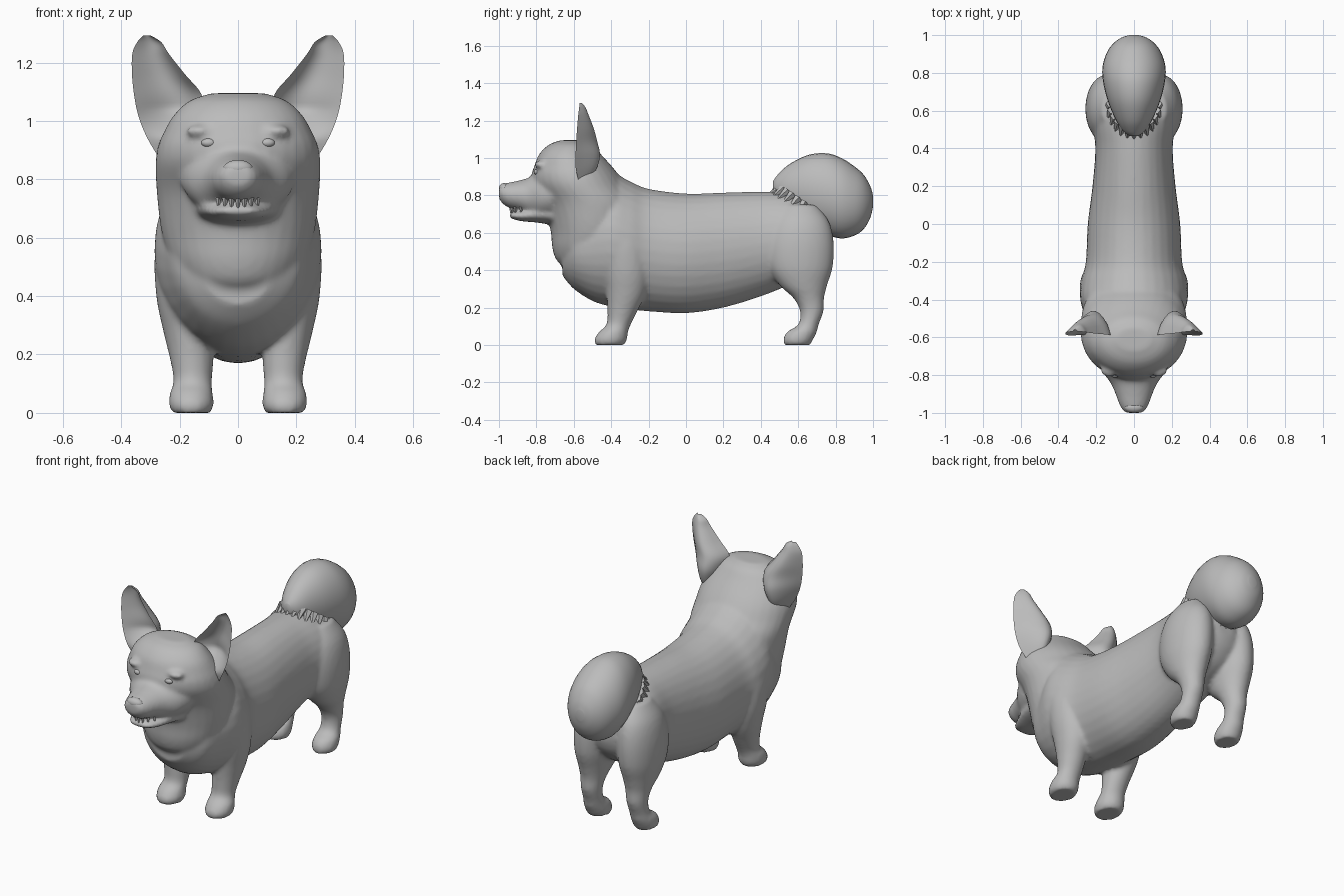
import bpy
import bmesh
import math
from mathutils import Matrix, Vector

if "Cube" in bpy.data.objects:
    bpy.data.objects.remove(bpy.data.objects["Cube"], do_unlink=True)

grey = bpy.data.materials.new("plain grey")
grey.use_nodes = True
colour = (0.5, 0.5, 0.5, 1)
grey.diffuse_color = colour
grey.node_tree.nodes["Principled BSDF"].inputs["Base Color"].default_value = colour


def finish(bm, name):
    """Turn a bmesh into a smooth shaded object."""
    bmesh.ops.recalc_face_normals(bm, faces=bm.faces)
    for face in bm.faces:
        face.smooth = True
    mesh = bpy.data.meshes.new(name)
    bm.to_mesh(mesh)
    bm.free()
    mesh.set_sharp_from_angle(angle=math.radians(50))
    mesh.materials.append(grey)
    obj = bpy.data.objects.new(name, mesh)
    bpy.context.collection.objects.link(obj)
    return obj


def refine(stations, steps=5):
    """Catmull-Rom interpolation between hand-placed stations."""
    result = []
    last = len(stations) - 1
    for i in range(last):
        quad = [stations[max(0, min(last, i + k))] for k in (-1, 0, 1, 2)]
        for s in range(steps):
            t = s / steps
            result.append([
                b + 0.5 * t * (c - a + t * (2 * a - 5 * b + 4 * c - d
                                            + t * (3 * (b - c) + d - a)))
                for a, b, c, d in zip(*quad)])
    return result + [list(stations[-1])]


def skin(bm, rings):
    """Bridge point rings into a closed tube."""
    loops = [[bm.verts.new(p) for p in ring] for ring in rings]
    count = len(loops[0])
    for low, high in zip(loops, loops[1:]):
        for i in range(count):
            j = (i + 1) % count
            bm.faces.new((low[i], low[j], high[j], high[i]))
    bm.faces.new(loops[0][::-1])
    bm.faces.new(loops[-1])


def loft(bm, axis, stations, side=1, sides=32):
    """Elliptic sections: position, centre x, low, high, half width."""
    rings = []
    for pos, cx, low, high, half in refine(stations):
        ring = []
        for i in range(sides):
            a = math.tau * i / sides
            x = side * (cx + half * math.cos(a))
            v = (low + high) / 2 + (high - low) / 2 * math.sin(a)
            ring.append((x, pos, v) if axis == "y" else (x, v, pos))
        rings.append(ring)
    skin(bm, rings)


def ball(bm, centre, size):
    matrix = Matrix.Translation(centre) @ Matrix.Diagonal((*size, 1))
    bmesh.ops.create_uvsphere(bm, u_segments=24, v_segments=16, radius=1, matrix=matrix)


# Body: torso, neck, head, muzzle and legs blended into one skin
body = bmesh.new()
loft(body, "y", [  # torso
    (-.66, 0, .37, .6, .12), (-.6, 0, .3, .74, .21), (-.5, 0, .235, .86, .255),
    (-.4, 0, .205, .92, .285), (-.3, 0, .19, .875, .28), (-.2, 0, .18, .835, .255),
    (0, 0, .17, .81, .245), (.2, 0, .2, .815, .22), (.4, 0, .26, .82, .205),
    (.55, 0, .32, .815, .22), (.68, 0, .38, .78, .2), (.75, 0, .46, .7, .13),
    (.775, 0, .53, .62, .05)])
loft(body, "z", [  # ruff, neck and skull
    (.4, 0, -.63, -.4, .1), (.45, 0, -.69, -.36, .18), (.52, 0, -.715, -.3, .23),
    (.62, 0, -.725, -.26, .262), (.75, 0, -.76, -.25, .278), (.85, 0, -.815, -.32, .283),
    (.91, 0, -.825, -.36, .275), (.96, 0, -.81, -.4, .255), (1.02, 0, -.785, -.455, .22),
    (1.07, 0, -.735, -.5, .165), (1.095, 0, -.67, -.55, .09)])
loft(body, "y", [  # muzzle
    (-.72, 0, .67, .96, .2), (-.78, 0, .67, .93, .17), (-.84, 0, .69, .895, .125),
    (-.9, 0, .72, .878, .098), (-.95, 0, .735, .868, .08), (-.985, 0, .76, .858, .06),
    (-1, 0, .785, .845, .04)])
loft(body, "y", [  # lower jaw
    (-.7, 0, .64, .76, .15), (-.8, 0, .655, .74, .125), (-.88, 0, .662, .72, .095),
    (-.93, 0, .675, .71, .065), (-.945, 0, .685, .7, .03)])
for side in (-1, 1):
    loft(body, "z", [  # front leg and shoulder
        (0, .16, -.485, -.33, .066), (.03, .16, -.49, -.315, .077),
        (.07, .16, -.465, -.31, .073), (.11, .155, -.425, -.295, .066),
        (.18, .158, -.42, -.26, .074), (.28, .17, -.425, -.215, .086),
        (.4, .185, -.44, -.2, .095), (.55, .19, -.45, -.22, .094),
        (.65, .18, -.42, -.26, .06)], side)
    loft(body, "z", [  # hind leg and haunch
        (0, .155, .525, .665, .06), (.03, .155, .52, .68, .07),
        (.07, .155, .54, .7, .066), (.11, .152, .6, .71, .057),
        (.18, .15, .61, .735, .058), (.25, .148, .575, .738, .07),
        (.32, .147, .5, .755, .09), (.42, .145, .44, .785, .11),
        (.55, .14, .43, .79, .115), (.66, .13, .46, .765, .1),
        (.75, .11, .52, .7, .06)], side)
    ball(body, (side * .13, -.77, .965), (.05, .04, .022))  # brow
body = finish(body, "body")
blend = body.modifiers.new("blend", "REMESH")
blend.mode = "VOXEL"
blend.voxel_size = 0.012
blend.use_smooth_shade = True
soften = body.modifiers.new("soften", "SMOOTH")
soften.factor = 0.5
soften.iterations = 6

# Nose
nose = bmesh.new()
ball(nose, (0, -.972, .838), (.05, .028, .028))
finish(nose, "nose")

# Eyes
for side, name in ((-1, "right_eye"), (1, "left_eye")):
    eye = bmesh.new()
    ball(eye, (side * .1, -.795, .925), (.026, .018, .016))
    finish(eye, name)

# Teeth along the open mouth
teeth = bmesh.new()
for i in range(-3, 4):
    place = Matrix.Translation((i * .022, -.935 + .006 * i * i, .72))
    bmesh.ops.create_cone(teeth, cap_ends=True, segments=4, radius1=.004,
                          radius2=.011, depth=.035, matrix=place)
finish(teeth, "teeth")

# Ears: cupped sections with inner edge, outer edge, front and depth
ear_stations = [
    (.88, .19, .275, -.575, .06), (.95, .16, .315, -.59, .115),
    (1.02, .13, .342, -.59, .13), (1.09, .125, .356, -.587, .112),
    (1.16, .182, .363, -.582, .088), (1.23, .237, .362, -.576, .055),
    (1.27, .263, .345, -.571, .034), (1.293, .3, .325, -.57, .014)]
for side, name in ((-1, "right_ear"), (1, "left_ear")):
    ear = bmesh.new()
    rings = []
    for z, inner, outer, front, depth in refine(ear_stations):
        cup = .68 * max(0, min(1, (z - .94) / .1))
        ring = []
        for i in range(24):
            u = i / 12 if i <= 12 else 2 - i / 12
            bulge = math.sin(math.pi * u ** .75)
            if i > 12:
                bulge *= cup
            ring.append((side * (inner + (outer - inner) * u), front + depth * bulge, z))
        rings.append(ring)
    skin(ear, rings)
    finish(ear, name)

# Tail: plump egg tapering forwards
tail = bmesh.new()
loft(tail, "y", [
    (.465, 0, .82, .875, .02), (.49, 0, .77, .91, .055), (.55, 0, .7, .965, .095),
    (.65, 0, .635, 1.015, .138), (.75, 0, .59, 1.025, .163), (.83, 0, .57, 1.0, .167),
    (.9, 0, .585, .955, .147), (.95, 0, .62, .91, .115), (.985, 0, .68, .85, .07),
    (1, 0, .74, .8, .025)])
finish(tail, "tail")

# Fur tufts around the tail root
tufts = bmesh.new()
along = Vector((0, .82, -.57))
inward = Vector((0, -.57, -.82))
for i in range(26):
    a = math.tau * i / 26
    out = along * math.cos(a) + Vector((math.sin(a), 0, 0))
    spot = Vector((0, .63, .72)) + along * .19 * math.cos(a)
    spot.x = .14 * math.sin(a)
    aim = (inward + out * .35).to_track_quat("Z", "Y").to_matrix().to_4x4()
    bmesh.ops.create_cone(tufts, cap_ends=True, segments=5, radius1=.024, radius2=.003,
                          depth=.08, matrix=Matrix.Translation(spot) @ aim)
finish(tufts, "tail_tufts")
